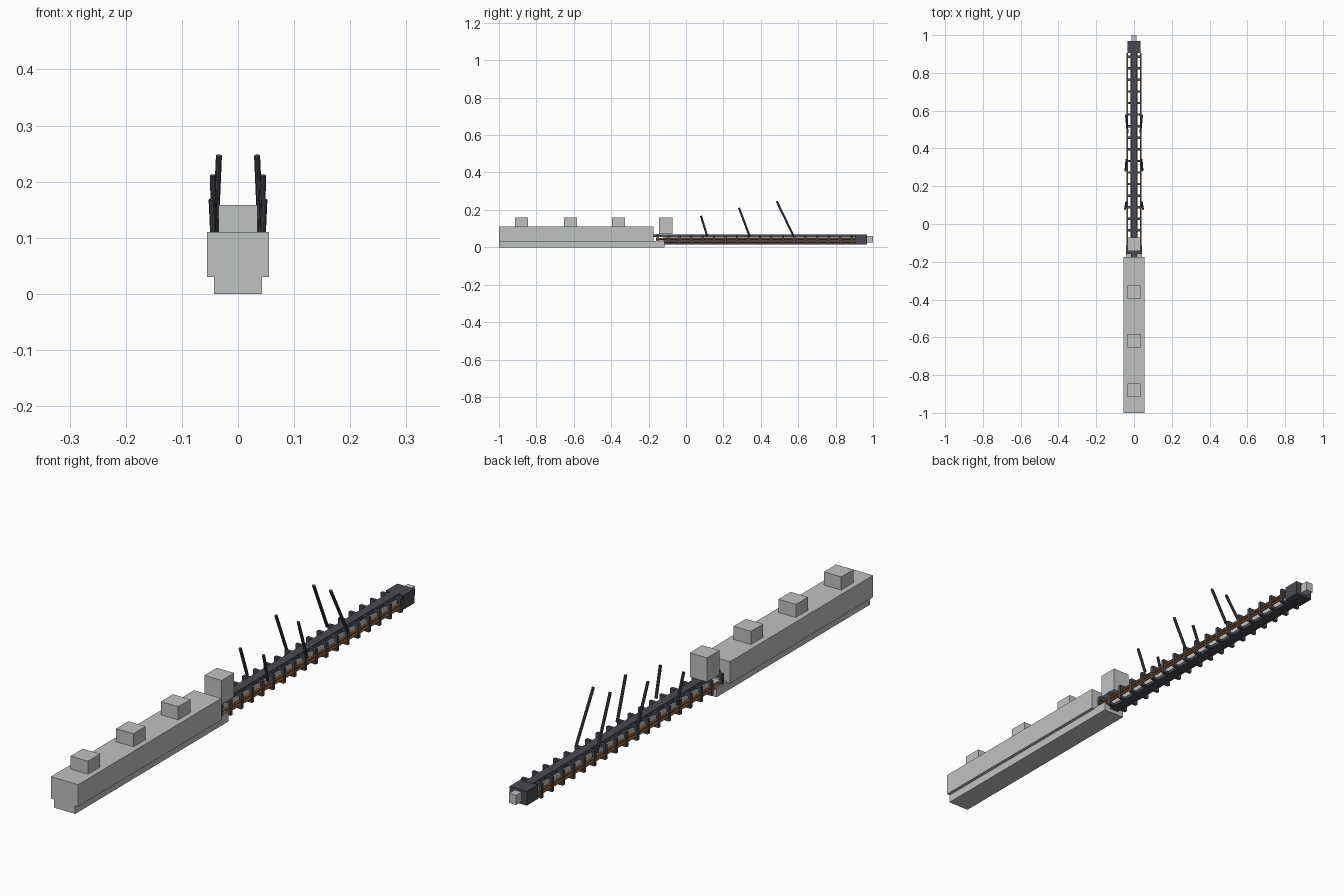
import bpy
from mathutils import Vector

old = bpy.data.objects.get("Cube")
if old:
    bpy.data.objects.remove(old, do_unlink=True)


def material(name, r, g, b):
    m = bpy.data.materials.new(name)
    m.use_nodes = True
    m.diffuse_color = (r, g, b, 1)
    m.node_tree.nodes["Principled BSDF"].inputs["Base Color"].default_value = (r, g, b, 1)
    return m


light = material("light grey", 0.53, 0.54, 0.54)
dark = material("dark slate", 0.065, 0.07, 0.085)
copper = material("copper", 0.48, 0.2, 0.07)


def box(name, mat, xs, ys, zs):
    """Box between the given minimum and maximum on each axis."""
    bpy.ops.mesh.primitive_cube_add(size=1)
    o = bpy.context.object
    o.name = name
    spans = (xs, ys, zs)
    o.location = [(a + b) / 2 for a, b in spans]
    o.scale = [b - a for a, b in spans]
    o.data.materials.append(mat)
    return o


def rod(name, mat, start, end, radius, sides=10):
    """Round bar from start to end."""
    a, b = Vector(start), Vector(end)
    bpy.ops.mesh.primitive_cylinder_add(vertices=sides, radius=radius, depth=(b - a).length)
    o = bpy.context.object
    o.name = name
    o.location = (a + b) / 2
    o.rotation_mode = "QUATERNION"
    o.rotation_quaternion = (b - a).to_track_quat("Z", "Y")
    o.data.materials.append(mat)
    bpy.ops.object.shade_smooth_by_angle()
    return o


# Main hull with its narrower keel
box("hull", light, (-0.055, 0.055), (-1, -0.175), (0.03, 0.11))
box("keel", light, (-0.043, 0.043), (-1, -0.115), (0, 0.033))

# Roof blocks, and the taller one over the joint
for y in (-0.88, -0.618, -0.36):
    box("roof_block", light, (-0.035, 0.035), (y - 0.035, y + 0.035), (0.11, 0.158))
box("joint_block", light, (-0.035, 0.035), (-0.144, -0.072), (0.07, 0.158))

# Upper and lower spine beams
box("upper_beam", dark, (-0.016, 0.016), (-0.175, 0.91), (0.054, 0.069))
box("lower_beam", dark, (-0.018, 0.018), (-0.115, 0.91), (0.014, 0.026))
box("inner_core", light, (-0.01, 0.01), (-0.12, 0.91), (0.026, 0.054))

# Cross frames along the boom: two crossbars joined by posts
for i in range(17):
    y = -0.095 + i * 0.0613
    span = (y - 0.006, y + 0.006)
    for z in (0.014, 0.058):
        box("crossbar", dark, (-0.038, 0.038), span, (z, z + 0.01))
    for s in (-1, 1):
        box("frame_post", dark, sorted((s * 0.031, s * 0.041)), span, (0.014, 0.068))

# Joint frame against the hull
box("joint_crossbar", dark, (-0.042, 0.042), (-0.158, -0.144), (0.056, 0.071))
for s in (-1, 1):
    box("joint_post", dark, sorted((s * 0.032, s * 0.042)), (-0.158, -0.148), (0.033, 0.071))

# Copper rails on each side
for s in (-1, 1):
    for z in (0.031, 0.044):
        rod("copper_rail", copper, (s * 0.035, -0.16, z), (s * 0.035, 0.905, z), 0.0045, 8)

# Leaning masts: base x, y, z then top x, y, z
masts = [((0.042, 0.113, 0.06), (0.047, 0.08, 0.168)),
         ((0.04, 0.34, 0.06), (0.045, 0.283, 0.211)),
         ((0.042, 0.575, 0.06), (0.034, 0.485, 0.246))]
for s in (-1, 1):
    for a, b in masts:
        rod("mast", dark, (s * a[0], *a[1:]), (s * b[0], *b[1:]), 0.0055)

# End housing and tip
box("end_housing", dark, (-0.035, 0.035), (0.904, 0.968), (0.016, 0.068))
box("end_tip", light, (-0.014, 0.014), (0.96, 1), (0.025, 0.06))
